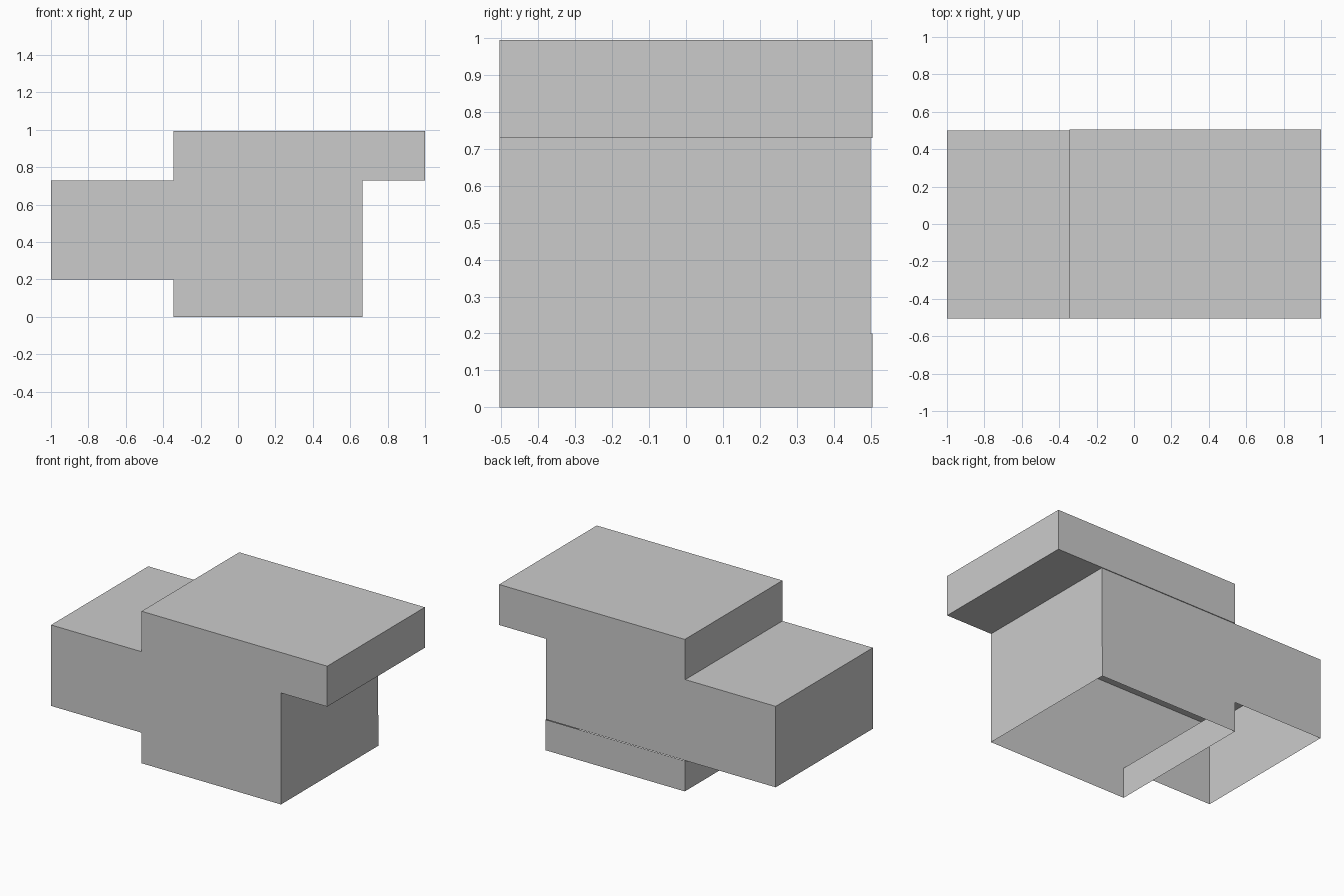
import bpy, bmesh

if "Cube" in bpy.data.objects:
    bpy.data.objects.remove(bpy.data.objects["Cube"])


def open_box(name, x, y, z, skip=()):
    """Thin-shell box; skip lists the sides left open ('top', 'bottom')."""
    bm = bmesh.new()
    bmesh.ops.create_cube(bm, size=1)
    for v in bm.verts:
        v.co = [r[0] if c < 0 else r[1] for c, r in zip(v.co, (x, y, z))]
    bm.normal_update()
    drop = [f for f in bm.faces
            if (f.normal.z > 0.5 and 'top' in skip)
            or (f.normal.z < -0.5 and 'bottom' in skip)]
    bmesh.ops.delete(bm, geom=drop, context='FACES')
    mesh = bpy.data.meshes.new(name)
    bm.to_mesh(mesh)
    bm.free()
    obj = bpy.data.objects.new(name, mesh)
    bpy.context.collection.objects.link(obj)
    return obj


# Overhanging upper slab, closed underneath
open_box("upper_slab", (-0.345, 1.0), (-0.505, 0.505), (0.73, 0.995))

# Long middle block, hollow and open below
middle = open_box("middle_block", (-1.0, 0.665), (-0.505, 0.5), (0.2, 0.73),
                  skip=('top', 'bottom'))

# Roof of the middle block where the slab does not cover it
bm = bmesh.new()
bm.from_mesh(middle.data)
bm.faces.new([bm.verts.new((px, py, 0.73)) for px, py in
              ((-1.0, -0.505), (-0.345, -0.505), (-0.345, 0.5), (-1.0, 0.5))])
bmesh.ops.remove_doubles(bm, verts=bm.verts, dist=0.0001)
bm.to_mesh(middle.data)
bm.free()

# Base skirt: four walls only
open_box("base_skirt", (-0.345, 0.665), (-0.505, 0.505), (0.0, 0.2),
         skip=('top', 'bottom'))
